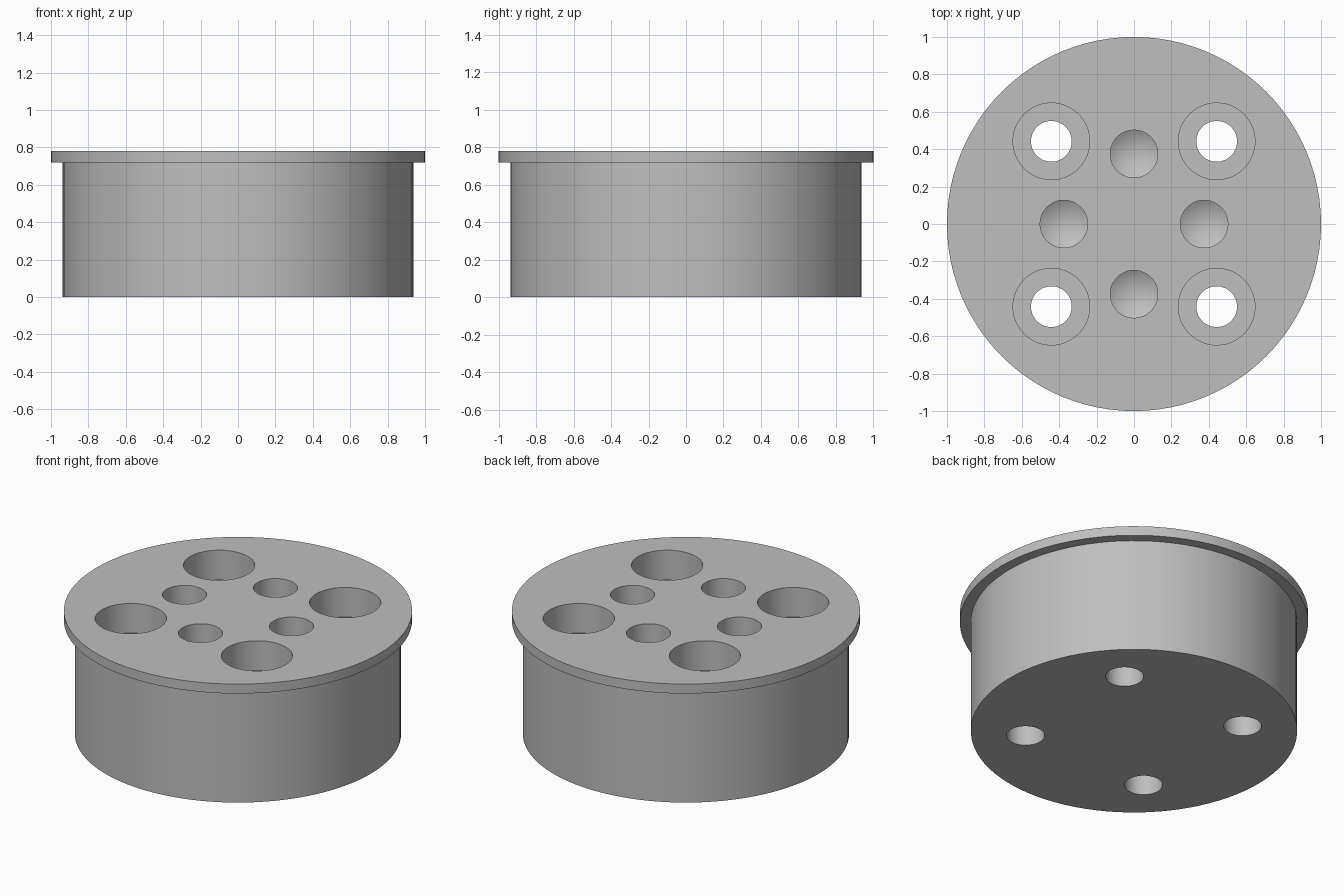
import bpy, bmesh, math

if "Cube" in bpy.data.objects:
    bpy.data.objects.remove(bpy.data.objects["Cube"])

HEIGHT = 0.78

grey = bpy.data.materials.new("plain grey")
grey.diffuse_color = (0.52, 0.52, 0.52, 1)
grey.use_nodes = True
grey.node_tree.nodes["Principled BSDF"].inputs["Base Color"].default_value = grey.diffuse_color


def lathe(name, profile, segments, x=0, y=0):
    """Closed solid turned about z from (radius, height) points, bottom to top."""
    bm = bmesh.new()
    rings = []
    for r, z in profile:
        if r == 0:
            rings.append([bm.verts.new((x, y, z))] * segments)
        else:
            angles = [2 * math.pi * i / segments for i in range(segments)]
            rings.append([bm.verts.new((x + r * math.cos(a), y + r * math.sin(a), z))
                          for a in angles])
    for low, high in zip(rings, rings[1:]):
        for i in range(segments):
            j = (i + 1) % segments
            corners = [low[i], low[j], high[j], high[i]]
            bm.faces.new(list(dict.fromkeys(corners)))
    # flat end caps
    if profile[0][0] > 0:
        bm.faces.new(rings[0][::-1])
    if profile[-1][0] > 0:
        bm.faces.new(rings[-1])
    bmesh.ops.recalc_face_normals(bm, faces=bm.faces)
    mesh = bpy.data.meshes.new(name)
    bm.to_mesh(mesh)
    bm.free()
    mesh.materials.append(grey)
    obj = bpy.data.objects.new(name, mesh)
    bpy.context.collection.objects.link(obj)
    return obj


# round body with a thin overhanging rim
body = lathe("flanged_body", [(0.937, 0), (0.937, 0.72), (1, 0.72), (1, HEIGHT)], 96)

cutters = []
# counterbored bolt holes, right through
bolt = [(0.109, -0.1), (0.109, HEIGHT - 0.187), (0.205, HEIGHT - 0.187), (0.205, HEIGHT + 0.1)]
for sx in (-1, 1):
    for sy in (-1, 1):
        cutters.append(lathe("bolt_hole_cutter", bolt, 48, 0.442 * sx, 0.442 * sy))

# blind drilled holes with conical ends
drill = [(0, HEIGHT - 0.475), (0.127, HEIGHT - 0.40), (0.127, HEIGHT + 0.1)]
for x, y in ((0.375, 0), (-0.375, 0), (0, 0.375), (0, -0.375)):
    cutters.append(lathe("drilled_hole_cutter", drill, 48, x, y))

for cutter in cutters:
    cut = body.modifiers.new("hole", 'BOOLEAN')
    cut.operation = 'DIFFERENCE'
    cut.solver = 'EXACT'
    cut.object = cutter

# apply the cuts, remove the cutters, smooth the round walls
bpy.context.view_layer.objects.active = body
body.select_set(True)
for mod in list(body.modifiers):
    bpy.ops.object.modifier_apply(modifier=mod.name)
for cutter in cutters:
    bpy.data.objects.remove(cutter)
bpy.ops.object.shade_smooth_by_angle(angle=math.radians(20))
